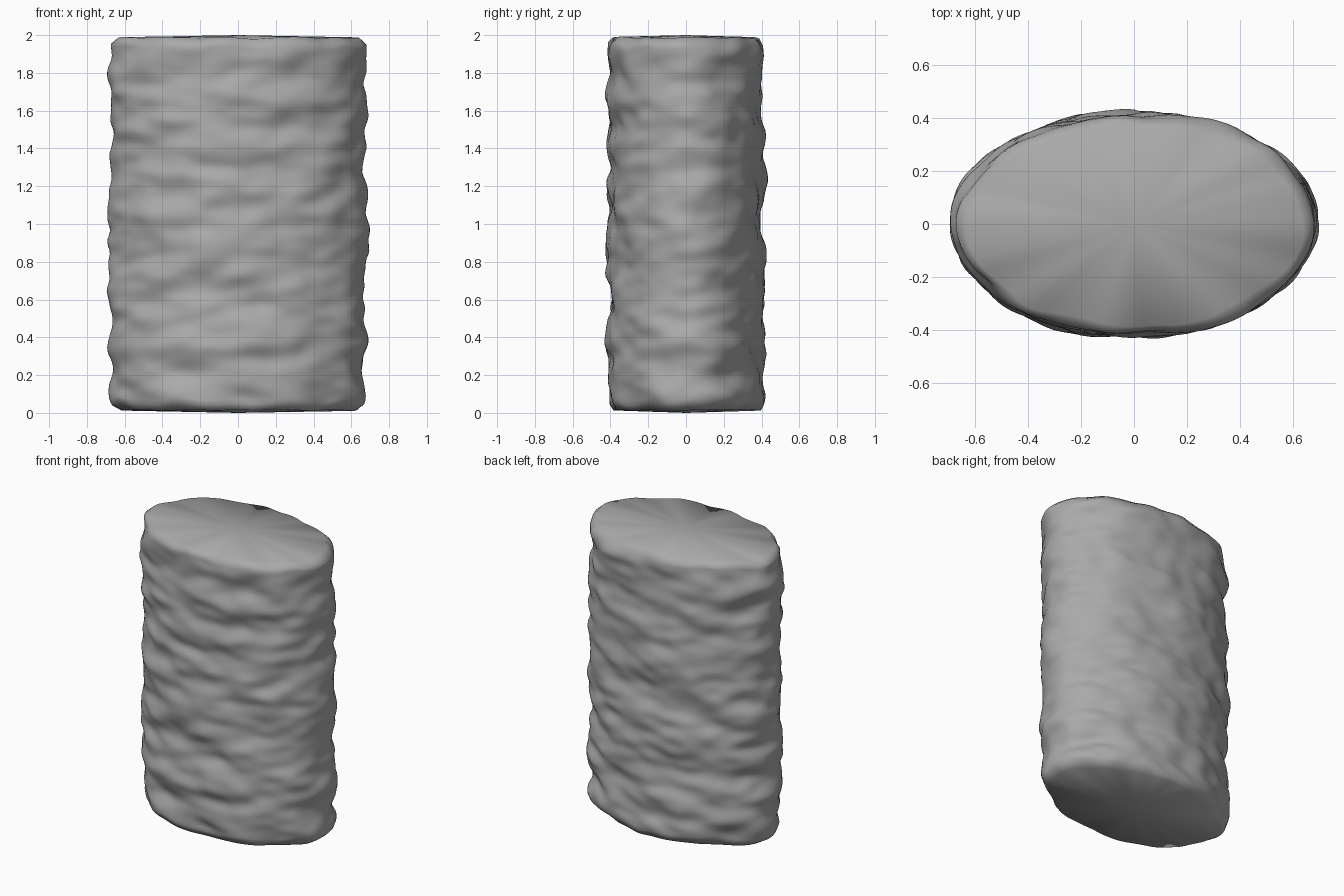
import bpy
import bmesh
import math
from mathutils import Vector, noise

cube = bpy.data.objects.get("Cube")
if cube:
    bpy.data.objects.remove(cube)

SEGMENTS, RINGS = 128, 96
HALF_X, HALF_Y, HEIGHT = 0.675, 0.41, 2.0
RIM, SHOULDER = 0.05, 0.015


def bump(x, y, z):
    """Wide, shallow lumps stretched around the column."""
    broad = noise.noise(Vector((x * 3.5, y * 3.5, z * 7)))
    fine = noise.noise(Vector((x * 7 + 9, y * 7, z * 13)))
    return 0.033 * broad + 0.014 * fine


def add_ring(bm, z, scale, wobble):
    """Elliptical loop of vertices, pushed in and out by the lumps."""
    ring = []
    for i in range(SEGMENTS):
        a = math.tau * i / SEGMENTS
        x, y = HALF_X * math.cos(a), HALF_Y * math.sin(a)
        out = Vector((x / HALF_X**2, y / HALF_Y**2, 0)).normalized()
        p = Vector((x, y, 0)) * scale + out * bump(x, y, z)
        p.z = z + wobble * noise.noise(Vector((x * 5, y * 5, z * 3 + 4)))
        ring.append(bm.verts.new(p))
    return ring


# Rough column: rounded bottom edge, lumpy side, rounded top edge
bm = bmesh.new()
rings = [add_ring(bm, SHOULDER, 0.93, 0.008)]
for k in range(RINGS + 1):
    t = k / RINGS
    z = RIM + (HEIGHT - 2 * RIM) * t
    edge = max(0, abs(t - 0.5) * 2 - 0.9) * 10
    rings.append(add_ring(bm, z, 1 - 0.012 * edge**3, 0.03 * edge))
rings.append(add_ring(bm, HEIGHT - SHOULDER, 0.93, 0.012))

for low, high in zip(rings, rings[1:]):
    for i in range(SEGMENTS):
        j = (i + 1) % SEGMENTS
        bm.faces.new((low[i], low[j], high[j], high[i]))

# End caps: triangle fans meeting at the centre
bottom = bm.verts.new((0, 0, 0))
top = bm.verts.new((0, 0, HEIGHT))
for i in range(SEGMENTS):
    j = (i + 1) % SEGMENTS
    bm.faces.new((bottom, rings[0][j], rings[0][i]))
    bm.faces.new((top, rings[-1][i], rings[-1][j]))

mesh = bpy.data.meshes.new("rough_column")
bm.to_mesh(mesh)
bm.free()
column = bpy.data.objects.new("rough_column", mesh)
bpy.context.collection.objects.link(column)

# Plain grey stone
stone = bpy.data.materials.new("grey_stone")
stone.use_nodes = True
grey = (0.4, 0.4, 0.4, 1)
stone.diffuse_color = grey
stone.node_tree.nodes["Principled BSDF"].inputs["Base Color"].default_value = grey
mesh.materials.append(stone)

bpy.context.view_layer.objects.active = column
column.select_set(True)
bpy.ops.object.shade_smooth()
